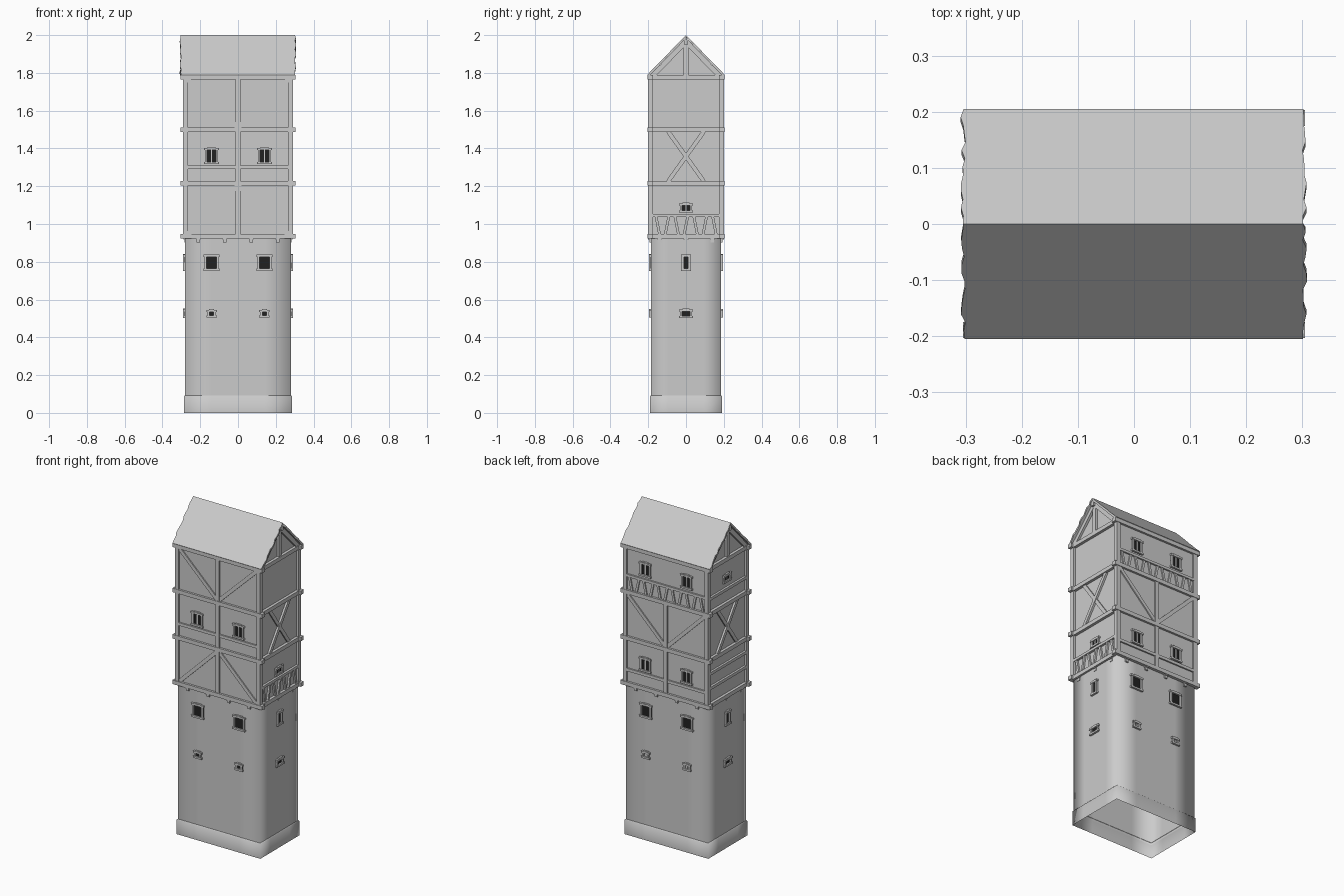
import bpy, bmesh, math, random
from mathutils import Matrix

if "Cube" in bpy.data.objects:
    bpy.data.objects.remove(bpy.data.objects["Cube"])
random.seed(4)


def material(name, value):
    m = bpy.data.materials.new(name)
    m.use_nodes = True
    color = (value, value, value, 1)
    m.diffuse_color = color
    m.node_tree.nodes["Principled BSDF"].inputs["Base Color"].default_value = color
    return m


GREY = material("light_grey", 0.6)
DARK = material("dark_opening", 0.015)
FRONT, RIGHT, BACK, LEFT = range(4)
NAMES = ["front", "right", "back", "left"]


def finish(bm, name, smooth=False):
    bmesh.ops.recalc_face_normals(bm, faces=bm.faces)
    me = bpy.data.meshes.new(name)
    bm.to_mesh(me)
    bm.free()
    me.materials.append(GREY)
    me.materials.append(DARK)
    if smooth:
        me.shade_smooth()
    ob = bpy.data.objects.new(name, me)
    bpy.context.collection.objects.link(ob)
    return ob


def beam(bm, side, a, b, width, inner, outer, mat=0):
    """Straight timber on one side, from a to b in (across, up)."""
    du, dz = b[0] - a[0], b[1] - a[1]
    m = (Matrix.Rotation(side * math.pi / 2, 4, 'Z')
         @ Matrix.Translation(((a[0] + b[0]) / 2, -(inner + outer) / 2, (a[1] + b[1]) / 2))
         @ Matrix.Rotation(-math.atan2(dz, du), 4, 'Y')
         @ Matrix.Diagonal((math.hypot(du, dz), outer - inner, width, 1)))
    for v in bmesh.ops.create_cube(bm, size=1, matrix=m)["verts"]:
        for f in v.link_faces:
            f.material_index = mat


def window(bm, side, u, z, w, h, d, mullion=True, open_pane=True, t=0.011):
    """Framed window: pane, jambs, wide sill and lintel, bars."""
    beam(bm, side, (u - w / 2, z), (u + w / 2, z), h, d - 0.004, d + 0.002, int(open_pane))
    for s in (-1, 1):
        x = u + s * (w / 2 - t / 2)
        beam(bm, side, (x, z - h / 2), (x, z + h / 2), t, d - 0.004, d + 0.01)
        beam(bm, side, (u - w / 2 - 0.005, z + s * (h - t) / 2),
             (u + w / 2 + 0.005, z + s * (h - t) / 2), t, d - 0.004, d + 0.012)
    beam(bm, side, (u - w * 0.3, z + h / 2), (u + w * 0.3, z + h / 2), 0.008, d - 0.004, d + 0.011)
    if mullion:
        beam(bm, side, (u, z - h / 2), (u, z + h / 2), 0.007, d - 0.004, d + 0.006)


def slats(bm, side, half, z0, z1, count, inner, outer):
    """Railing of alternately leaning slats under a rail."""
    beam(bm, side, (-half, z1), (half, z1), 0.016, inner, outer)
    step = 2 * half / count
    for i in range(count):
        u = -half + (i + 0.5) * step
        lean = step * (0.2 if i % 2 else -0.2)
        beam(bm, side, (u - lean, z0), (u + lean, z1), 0.014, inner, outer - 0.003)


def tube(name, hx, hy, levels):
    """Open rectangular walls, each side split for soft corners."""
    bm = bmesh.new()
    plan = [(-1, -1), (-.5, -1), (.5, -1), (1, -1), (1, -.5), (1, .5),
            (1, 1), (.5, 1), (-.5, 1), (-1, 1), (-1, .5), (-1, -.5)]
    rings = [[bm.verts.new((x * (hx - i), y * (hy - i), z)) for x, y in plan] for i, z in levels]
    for lo, hi in zip(rings, rings[1:]):
        for i in range(len(plan)):
            j = (i + 1) % len(plan)
            bm.faces.new((lo[i], lo[j], hi[j], hi[i]))
    return finish(bm, name, smooth=True)


# Stone shaft and flared plinth
tube("stone_shaft", 0.28, 0.185, [(0, 0.08), (0, 0.93)])
tube("plinth", 0.285, 0.19, [(0, 0), (0, 0.088), (0.006, 0.094)])

# Timbered chamber with gabled ends
bm = bmesh.new()
profile = [(-0.19, 0.925), (0.19, 0.925), (0.19, 1.785), (0, 1.975), (-0.19, 1.785)]
end = bm.faces.new([bm.verts.new((-0.275, y, z)) for y, z in profile])
ext = bmesh.ops.extrude_face_region(bm, geom=[end], use_keep_orig=True)
bmesh.ops.translate(bm, vec=(0.55, 0, 0),
                    verts=[g for g in ext["geom"] if isinstance(g, bmesh.types.BMVert)])
finish(bm, "chamber_walls")

# Timber frames
LEVELS = [0.935, 1.215, 1.5, 1.777]
for side in range(4):
    bm = bmesh.new()
    long_side = side in (FRONT, BACK)
    half, d = (0.29, 0.2) if long_side else (0.199, 0.289)
    inner = d - 0.025
    for z in LEVELS:
        reach = 0.305 if long_side else 0.2
        beam(bm, side, (-reach, z), (reach, z), 0.024, inner, d + 0.003)
    for s in (-1, 1):
        u = s * (half - 0.0125)
        beam(bm, side, (u, 0.925), (u, 1.785), 0.025, inner, d)
    if long_side:
        # Centre post, braces and window rails
        top = 1.78 if side == FRONT else 1.5
        beam(bm, side, (0, 0.93), (0, top), 0.024, inner, d)
        peaks = [(0.94, 1.205), (1.77, 1.51)] if side == FRONT else [(1.49, 1.225)]
        for outer_z, centre_z in peaks:
            for s in (-1, 1):
                beam(bm, side, (s * 0.27, outer_z), (0, centre_z), 0.022, inner, d - 0.003)
        rail = 1.3 if side == FRONT else 1.02
        beam(bm, side, (-0.28, rail), (0.28, rail), 0.018, inner, d - 0.001)
        if side == BACK:
            slats(bm, side, 0.265, 1.51, 1.6, 11, inner, d)
    else:
        # Crossed braces and gable triangle
        for s in (-1, 1):
            beam(bm, side, (s * 0.095, 1.225), (-s * 0.095, 1.49), 0.022, inner, d - 0.002 * (s + 2))
            beam(bm, side, (s * 0.185, 1.775), (0, 1.965), 0.025, inner, d)
        beam(bm, side, (0, 1.78), (0, 1.96), 0.024, inner, d - 0.001)
        beam(bm, side, (0, 1.95), (0, 1.98), 0.02, inner, d + 0.012)
        if side == RIGHT:
            slats(bm, side, 0.175, 0.945, 1.045, 7, inner, d)
        else:
            for z in (1.04, 1.13, 1.59):
                beam(bm, side, (-0.18, z), (0.18, z), 0.018, inner, d - 0.001)
    finish(bm, NAMES[side] + "_timber_frame")

    # Corbels below the overhang
    bm = bmesh.new()
    for u in ((-0.21, -0.07, 0.07, 0.21) if long_side else (-0.14, 0, 0.14)):
        beam(bm, side, (u, 0.918), (u, 0.93), 0.024, d - 0.03, d)
        beam(bm, side, (u, 0.902), (u, 0.92), 0.018, d - 0.03, d - 0.006)
    finish(bm, NAMES[side] + "_corbels")

    # Windows of shaft and chamber
    bm = bmesh.new()
    if long_side:
        for u in (-0.14, 0.14):
            window(bm, side, u, 0.795, 0.075, 0.085, 0.185, mullion=False)
            window(bm, side, u, 0.525, 0.045, 0.042, 0.185, mullion=side == BACK,
                   open_pane=side == FRONT)
            for z in ([1.36] if side == FRONT else [1.08, 1.665]):
                window(bm, side, u, z, 0.07, 0.085, 0.19)
    else:
        window(bm, side, 0, 0.795, 0.045, 0.085, 0.28, mullion=False)
        window(bm, side, 0, 0.525, 0.065, 0.045, 0.28, mullion=False)
        window(bm, side, 0, 1.085 if side == RIGHT else 1.655, 0.066, 0.048, 0.275)
    finish(bm, NAMES[side] + "_windows")

# Roof with ragged gable edges
bm = bmesh.new()
ROWS = 14
previous = None
for i in range(-ROWS, ROWS + 1):
    t = i / ROWS
    row = [bm.verts.new((s * (0.3 + random.random() * 0.009), 0.205 * t, 2 - 0.21 * abs(t)))
           for s in (-1, 1)]
    if previous:
        bm.faces.new((previous[0], previous[1], row[1], row[0]))
    previous = row
roof = finish(bm, "roof")
# Make the outer surface face upward before thickening it inward
if roof.data.polygons[0].normal.z < 0:
    roof.data.flip_normals()
thick = roof.modifiers.new("thickness", 'SOLIDIFY')
thick.thickness = 0.012
thick.offset = -1
